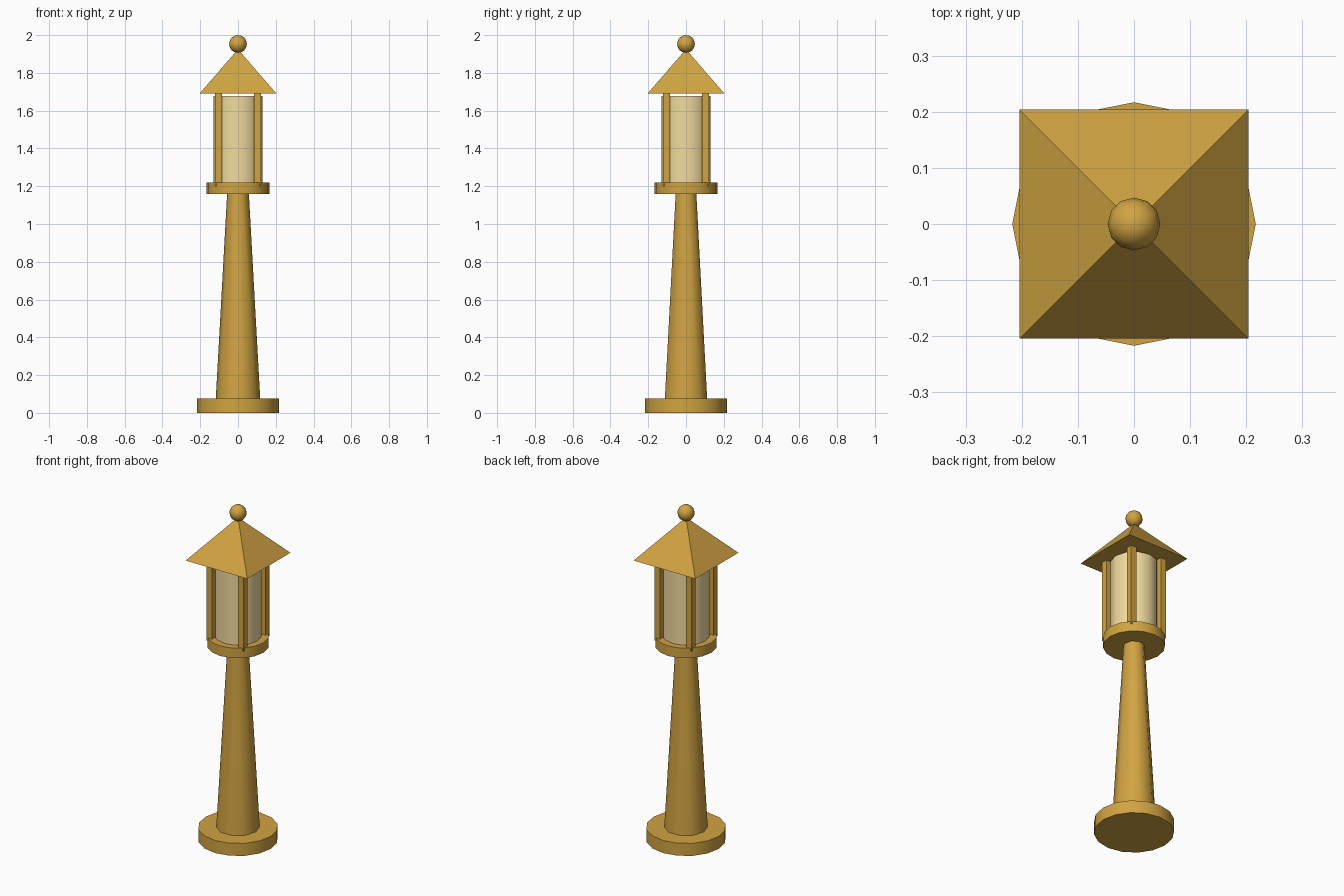
import bpy
from math import radians, pi, sqrt

if "Cube" in bpy.data.objects:
    bpy.data.objects.remove(bpy.data.objects["Cube"])


def material(name, color):
    m = bpy.data.materials.new(name)
    m.diffuse_color = color
    m.use_nodes = True
    m.node_tree.nodes["Principled BSDF"].inputs["Base Color"].default_value = m.diffuse_color
    return m


brass = material("brass", (0.64, 0.37, 0.055, 1))
pale_glass = material("pale_glass", (0.89, 0.71, 0.34, 1))


def finish(name, mat, smooth=True):
    ob = bpy.context.object
    ob.name = name
    ob.data.materials.append(mat)
    if smooth:
        bpy.ops.object.shade_smooth_by_angle(angle=radians(42))
    return ob


def tapered(name, sides, r1, r2, z0, z1, mat=brass, turn=0.0, smooth=True):
    bpy.ops.mesh.primitive_cone_add(vertices=sides, radius1=r1, radius2=r2, depth=z1 - z0,
                                    location=(0, 0, (z0 + z1) / 2), rotation=(0, 0, turn))
    return finish(name, mat, smooth)


# Foot, tapering pole and lantern platform
tapered("base", 16, 0.217, 0.217, 0, 0.075)
tapered("pole", 10, 0.118, 0.057, 0.07, 1.17, turn=pi / 2)
tapered("lantern_platform", 16, 0.168, 0.168, 1.16, 1.22)

# Glass, stopping just short of the roof
tapered("lantern_glass", 12, 0.129, 0.129, 1.21, 1.677, mat=pale_glass)

# Four corner posts
for sx in (-1, 1):
    for sy in (-1, 1):
        bpy.ops.mesh.primitive_cube_add(size=1, location=(sx * 0.104, sy * 0.104, 1.447))
        ob = bpy.context.object
        ob.scale = (0.036, 0.036, 0.49)
        side = "right" if sx > 0 else "left"
        end = "back" if sy > 0 else "front"
        finish(f"{end}_{side}_post", brass, smooth=False)

# Pyramid roof and ball finial
tapered("roof", 4, 0.204 * sqrt(2), 0, 1.69, 1.925, turn=pi / 4, smooth=False)
bpy.ops.mesh.primitive_uv_sphere_add(segments=12, ring_count=8, radius=0.047, location=(0, 0, 1.953))
finish("finial", brass)
